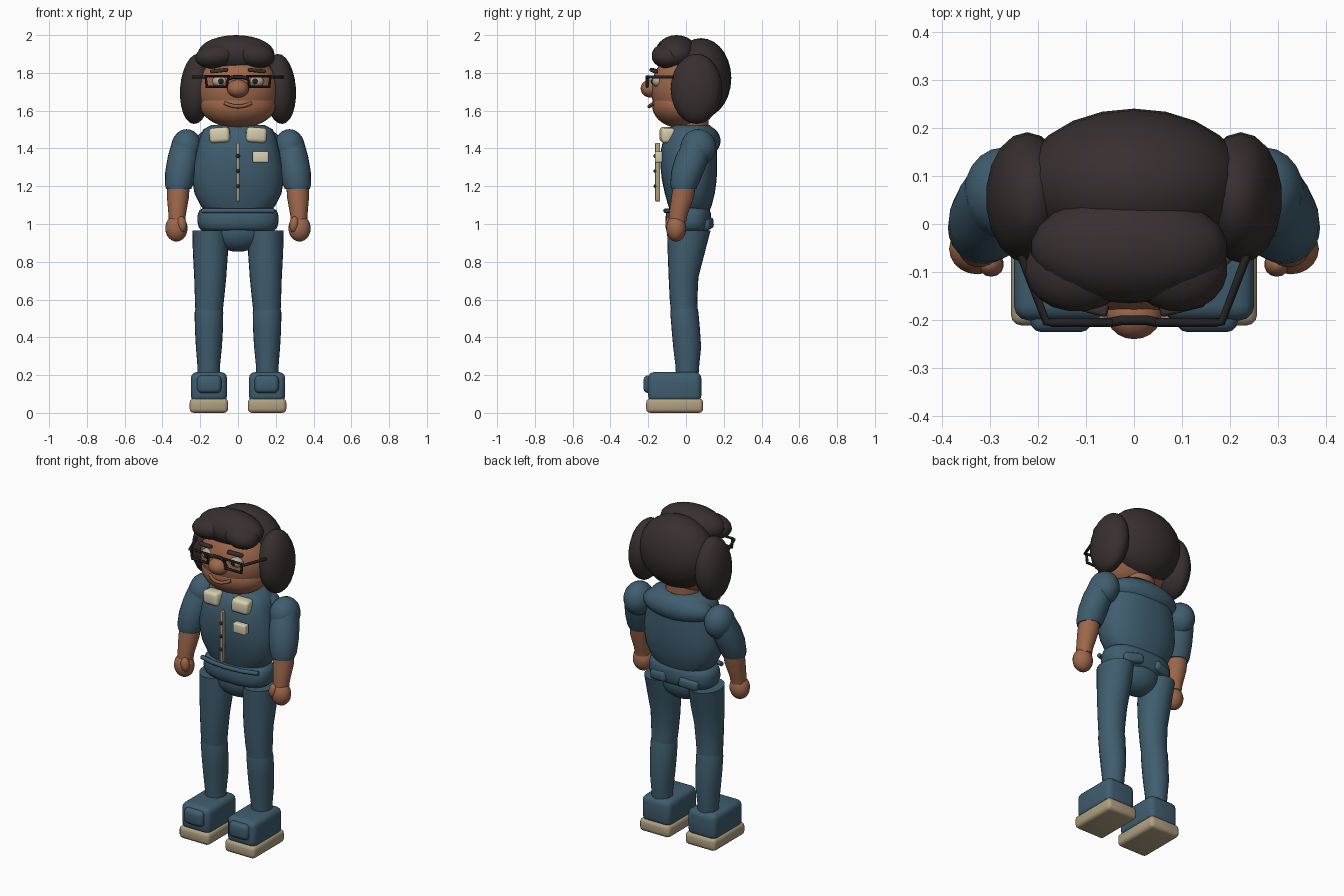
import bpy, bmesh
from math import sin, cos, pi, radians, copysign
from mathutils import Vector, Euler

cube = bpy.data.objects.get("Cube")
if cube:
    bpy.data.objects.remove(cube)


def material(name, r, g, b):
    m = bpy.data.materials.new(name)
    m.use_nodes = True
    m.diffuse_color = (r, g, b, 1)
    m.node_tree.nodes["Principled BSDF"].inputs["Base Color"].default_value = (r, g, b, 1)
    return m


SKIN = material("brown skin", .34, .135, .07)
HAIR = material("dark hair", .040, .029, .029)
DENIM = material("blue denim", .050, .110, .158)
CREAM = material("cream cloth", .68, .62, .43)
TAN = material("tan sole", .43, .35, .22)
FRAME = material("black frame", .018, .015, .016)
NAVY = material("navy button", .012, .025, .045)
EYE = material("eye white", .42, .38, .30)
LIP = material("lip brown", .30, .11, .06)


def finish(name, bm, mat, angle=50):
    bmesh.ops.recalc_face_normals(bm, faces=bm.faces)
    mesh = bpy.data.meshes.new(name)
    bm.to_mesh(mesh)
    bm.free()
    mesh.materials.append(mat)
    ob = bpy.data.objects.new(name, mesh)
    bpy.context.scene.collection.objects.link(ob)
    bpy.ops.object.select_all(action='DESELECT')
    ob.select_set(True)
    bpy.context.view_layer.objects.active = ob
    bpy.ops.object.shade_smooth_by_angle(angle=radians(angle))
    return ob


def place(bm, loc, rot):
    mat = Euler([radians(a) for a in rot]).to_matrix()
    for v in bm.verts:
        v.co = mat @ v.co + Vector(loc)


def ball(name, loc, radii, mat, rot=(0, 0, 0), seg=20):
    bm = bmesh.new()
    bmesh.ops.create_uvsphere(bm, u_segments=seg, v_segments=seg * 2 // 3, radius=1)
    bmesh.ops.scale(bm, vec=radii, verts=bm.verts)
    place(bm, loc, rot)
    return finish(name, bm, mat)


def block(name, loc, size, mat, bevel, rot=(0, 0, 0)):
    bm = bmesh.new()
    bmesh.ops.create_cube(bm, size=1)
    bmesh.ops.scale(bm, vec=size, verts=bm.verts)
    bmesh.ops.bevel(bm, geom=bm.edges[:], offset=bevel, segments=3, profile=.5, affect='EDGES')
    place(bm, loc, rot)
    return finish(name, bm, mat)


def loft(name, rings, mat, square=1.0, seg=24):
    """Skin through rings of (x, z, half width, front y, back y)."""
    bm = bmesh.new()
    loops = []
    for x, z, rx, front, back in rings:
        loop = []
        for i in range(seg):
            c, s = cos(2 * pi * i / seg), sin(2 * pi * i / seg)
            c, s = copysign(abs(c) ** square, c), copysign(abs(s) ** square, s)
            loop.append(bm.verts.new((x + rx * c, (front + back) / 2 + (back - front) / 2 * s, z)))
        loops.append(loop)
    for a, b in zip(loops, loops[1:]):
        for i in range(seg):
            j = (i + 1) % seg
            bm.faces.new((a[i], a[j], b[j], b[i]))
    bm.faces.new(loops[0])
    bm.faces.new(loops[-1])
    return finish(name, bm, mat)


def tube(name, points, radius, mat, closed=False):
    cu = bpy.data.curves.new(name, 'CURVE')
    cu.dimensions = '3D'
    cu.bevel_depth = radius
    cu.bevel_resolution = 2
    cu.use_fill_caps = True
    sp = cu.splines.new('POLY')
    sp.points.add(len(points) - 1)
    for p, co in zip(sp.points, points):
        p.co = (*co, 1)
    sp.use_cyclic_u = closed
    cu.materials.append(mat)
    ob = bpy.data.objects.new(name, cu)
    bpy.context.scene.collection.objects.link(ob)
    bpy.ops.object.select_all(action='DESELECT')
    ob.select_set(True)
    bpy.context.view_layer.objects.active = ob
    bpy.ops.object.convert(target='MESH')
    bpy.ops.object.shade_smooth_by_angle(angle=radians(50))


# Head and face
ball("head", (0, -.01, 1.71), (.215, .175, .2), SKIN, seg=28)
ball("jaw", (0, -.03, 1.63), (.2, .15, .122), SKIN, seg=28)
ball("nose", (0, -.187, 1.717), (.058, .053, .048), SKIN)
tube("mouth", [(x * .07, -.195 + .025 * x * x, 1.622 + .018 * x * x)
               for x in (-1, -.7, -.35, 0, .35, .7, 1)], .01, LIP)
loft("neck", [(0, 1.44, .1, -.07, .12), (0, 1.58, .1, -.07, .12)], SKIN)

# Hair masses
ball("back_hair", (0, .08, 1.772), (.235, .16, .212), HAIR, seg=22)
ball("hair_cap", (-.01, -.05, 1.9), (.205, .115, .1), HAIR, seg=22)
ball("right_fringe", (-.112, -.09, 1.89), (.116, .092, .066), HAIR, (0, -8, 8))
ball("left_fringe", (.088, -.09, 1.893), (.108, .092, .068), HAIR, (0, 10, -8))

# Torso
loft("shirt", [(0, 1.06, .165, -.08, .12), (0, 1.1, .2, -.095, .137), (0, 1.16, .23, -.112, .152),
               (0, 1.23, .242, -.127, .162), (0, 1.3, .238, -.135, .165), (0, 1.38, .222, -.135, .165),
               (0, 1.45, .205, -.12, .16), (0, 1.5, .185, -.095, .145), (0, 1.525, .14, -.065, .125)],
     DENIM, .85, 28)
ball("back_yoke", (0, .075, 1.44), (.225, .108, .09), DENIM, seg=24)
block("button_strip", (0, -.15, 1.275), (.018, .026, .31), TAN, .004)
for i in range(3):
    ball(f"button_{i + 1}", (0, -.161, 1.2 + .08 * i), (.011, .011, .011), NAVY, seg=10)
block("chest_pocket", (.12, -.145, 1.355), (.085, .04, .06), CREAM, .009)

# Hips
loft("waistband", [(0, .965, .19, -.085, .115), (0, .98, .207, -.1, .128), (0, 1.01, .215, -.108, .133),
                   (0, 1.05, .213, -.107, .133), (0, 1.072, .205, -.1, .127), (0, 1.085, .185, -.085, .115)],
     DENIM, .8, 28)
ball("pelvis", (0, .015, .965), (.15, .105, .112), DENIM, seg=24)
tube("belt_fold", [(-.19, -.075, 1.07), (-.1, -.1, 1.07), (0, -.108, 1.07), (.1, -.1, 1.07),
                   (.19, -.075, 1.07)], .013, DENIM)

# Mirrored parts
for side, s in (("left", 1), ("right", -1)):
    ball(f"{side}_side_hair", (s * .222, .055, 1.715), (.086, .136, .186), HAIR, (0, s * -4, 0), 18)

    # Eyes, brows and glasses
    ball(f"{side}_eye", (s * .095, -.15, 1.755), (.042, .03, .03), EYE)
    ball(f"{side}_pupil", (s * .09, -.176, 1.755), (.014, .01, .016), FRAME, seg=12)
    block(f"{side}_eyebrow", (s * .1, -.17, 1.812), (.095, .026, .02), HAIR, .007, (0, s * 6, s * 14))
    tube(f"{side}_lens_rim", [(s * x, -.205, z) for x, z in
                              ((.05, 1.782), (.172, 1.782), (.165, 1.727), (.062, 1.727))],
         .009, FRAME, True)
    tube(f"{side}_temple", [(s * .165, -.205, 1.778), (s * .183, -.203, 1.778),
                            (s * .235, -.065, 1.778)], .009, FRAME)

    # Collar
    block(f"{side}_collar", (s * .096, -.098, 1.471), (.108, .076, .08), CREAM, .02, (0, s * 4, s * 8))

    # Arms
    ball(f"{side}_shoulder", (s * .272, .065, 1.405), (.082, .095, .097), DENIM)
    loft(f"{side}_sleeve", [(s * .278, 1.44, .07, -.01, .125), (s * .29, 1.36, .081, -.055, .125),
                            (s * .303, 1.28, .082, -.078, .095), (s * .312, 1.21, .075, -.083, .066),
                            (s * .314, 1.185, .066, -.078, .052)], DENIM)
    loft(f"{side}_forearm", [(s * .314, 1.23, .06, -.065, .055), (s * .318, 1.14, .058, -.078, .042),
                             (s * .322, 1.05, .046, -.09, .008), (s * .323, 1.01, .043, -.09, 0)], SKIN)
    ball(f"{side}_hand", (s * .326, -.052, .977), (.059, .053, .07), SKIN)
    ball(f"{side}_thumb", (s * .297, -.084, .998), (.026, .026, .043), SKIN, (0, s * 6, 0), 14)

    # Legs
    loft(f"{side}_thigh", [(s * .148, .965, .094, -.1, .13), (s * .146, .85, .093, -.097, .1),
                           (s * .147, .72, .085, -.092, .066), (s * .151, .6, .077, -.086, .06),
                           (s * .154, .52, .071, -.078, .062)], DENIM)
    loft(f"{side}_calf", [(s * .154, .56, .07, -.078, .06), (s * .154, .53, .076, -.083, .066),
                          (s * .154, .44, .074, -.076, .074), (s * .154, .35, .069, -.068, .08),
                          (s * .155, .25, .06, -.056, .07), (s * .155, .18, .058, -.052, .065)], DENIM)
    block(f"{side}_back_pocket", (s * .1, .108, 1.0), (.12, .06, .06), DENIM, .02, (0, s * 8, s * -14))

    # Shoes
    block(f"{side}_shoe", (s * .154, -.06, .137), (.192, .282, .158), DENIM, .032)
    block(f"{side}_shoe_toe", (s * .152, -.19, .152), (.128, .07, .094), DENIM, .024)
    block(f"{side}_sole", (s * .154, -.06, .038), (.204, .302, .076), TAN, .022)

# Bridge of the glasses
tube("glasses_bridge", [(-.05, -.205, 1.77), (-.025, -.2, 1.778), (.025, -.2, 1.778),
                        (.05, -.205, 1.77)], .01, FRAME)
